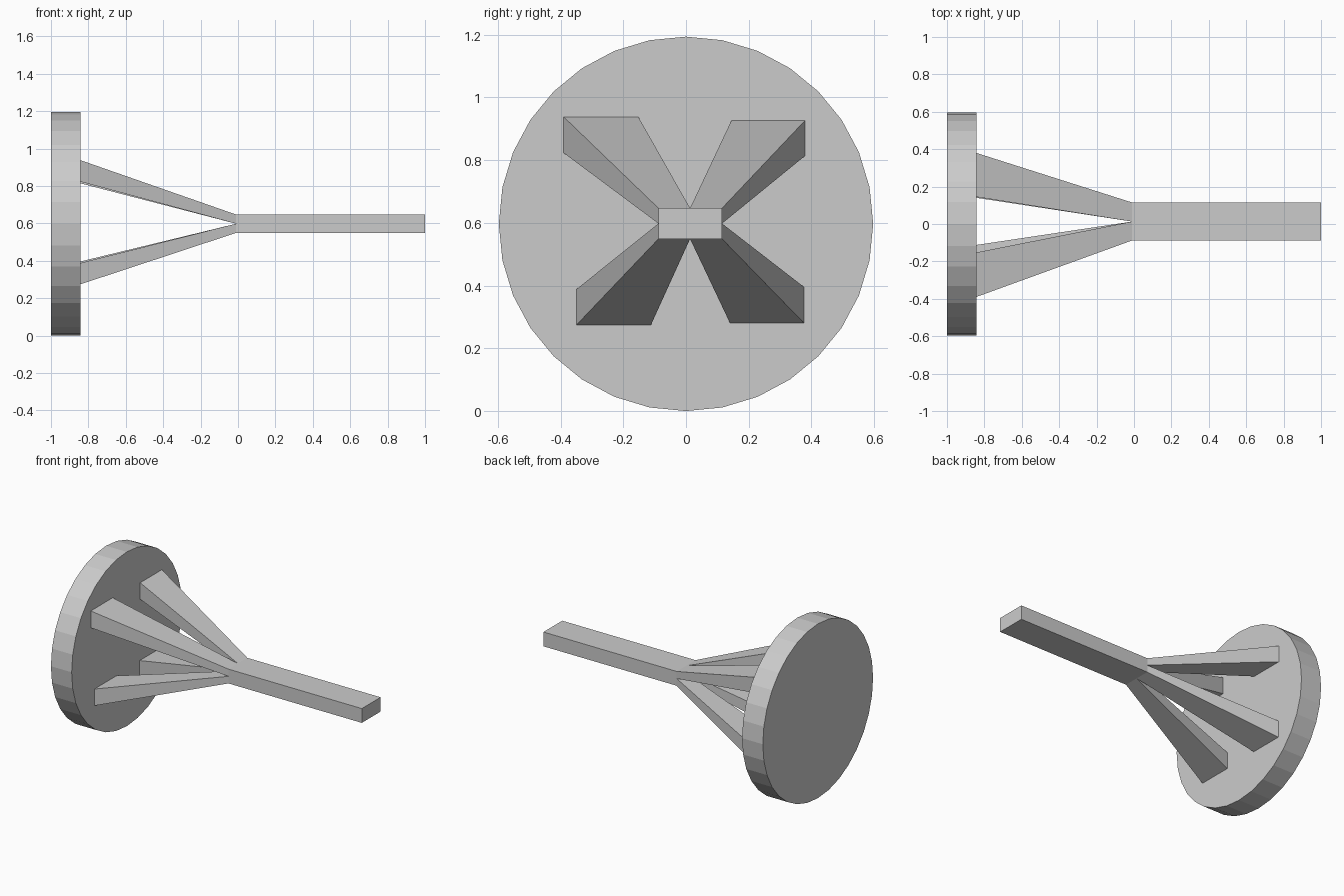
import bpy, bmesh, math

if "Cube" in bpy.data.objects:
    bpy.data.objects.remove(bpy.data.objects["Cube"])

# Round end plate: 32-sided disc facing along x
bpy.ops.mesh.primitive_cylinder_add(vertices=32, radius=0.597, depth=0.157,
                                    location=(-0.9215, 0, 0.597),
                                    rotation=(0, math.pi / 2, 0))
bpy.context.object.name = "round_plate"

# Handle bar that splits into four flared struts
X_TIP, X_SPLIT, X_PLATE = 1.0, -0.01, -0.843
YS = (-0.088, 0.013, 0.115)
ZS = (0.549, 0.598, 0.647)
# Strut ends at the plate: (column, row) -> y range, z range
ENDS = {
    (0, 0): ((-0.35, -0.112), (0.274, 0.388)),
    (1, 0): ((0.14, 0.376), (0.281, 0.396)),
    (0, 1): ((-0.39, -0.152), (0.938 - 0.115, 0.938)),
    (1, 1): ((0.145, 0.38), (0.927 - 0.113, 0.927)),
}


def ring(bm, x, ys, zs):
    (y0, y1), (z0, z1) = ys, zs
    return [bm.verts.new((x, y, z)) for y, z in
            ((y0, z0), (y1, z0), (y1, z1), (y0, z1))]


def bridge(bm, a, b):
    for k in range(4):
        j = (k + 1) % 4
        bm.faces.new((a[k], a[j], b[j], b[k]))


bm = bmesh.new()
split = [[bm.verts.new((X_SPLIT, y, z)) for z in ZS] for y in YS]

# Handle bar
tip = ring(bm, X_TIP, (YS[0], YS[2]), (ZS[0], ZS[2]))
bm.faces.new(tip)
border = [(0, 0), (1, 0), (2, 0), (2, 1), (2, 2), (1, 2), (0, 2), (0, 1), (0, 0)]
for k in range(4):
    back = [split[c][r] for c, r in border[2 * k:2 * k + 3]]
    bm.faces.new(back + [tip[(k + 1) % 4], tip[k]])

# Struts, each growing from one quarter of the bar's end
for (c, r), (ys, zs) in ENDS.items():
    root = [split[c][r], split[c + 1][r], split[c + 1][r + 1], split[c][r + 1]]
    end = ring(bm, X_PLATE, ys, zs)
    bridge(bm, root, end)
    bm.faces.new(end)

bmesh.ops.recalc_face_normals(bm, faces=bm.faces)
mesh = bpy.data.meshes.new("handle_with_struts")
bm.to_mesh(mesh)
bm.free()
bpy.context.collection.objects.link(bpy.data.objects.new("handle_with_struts", mesh))
